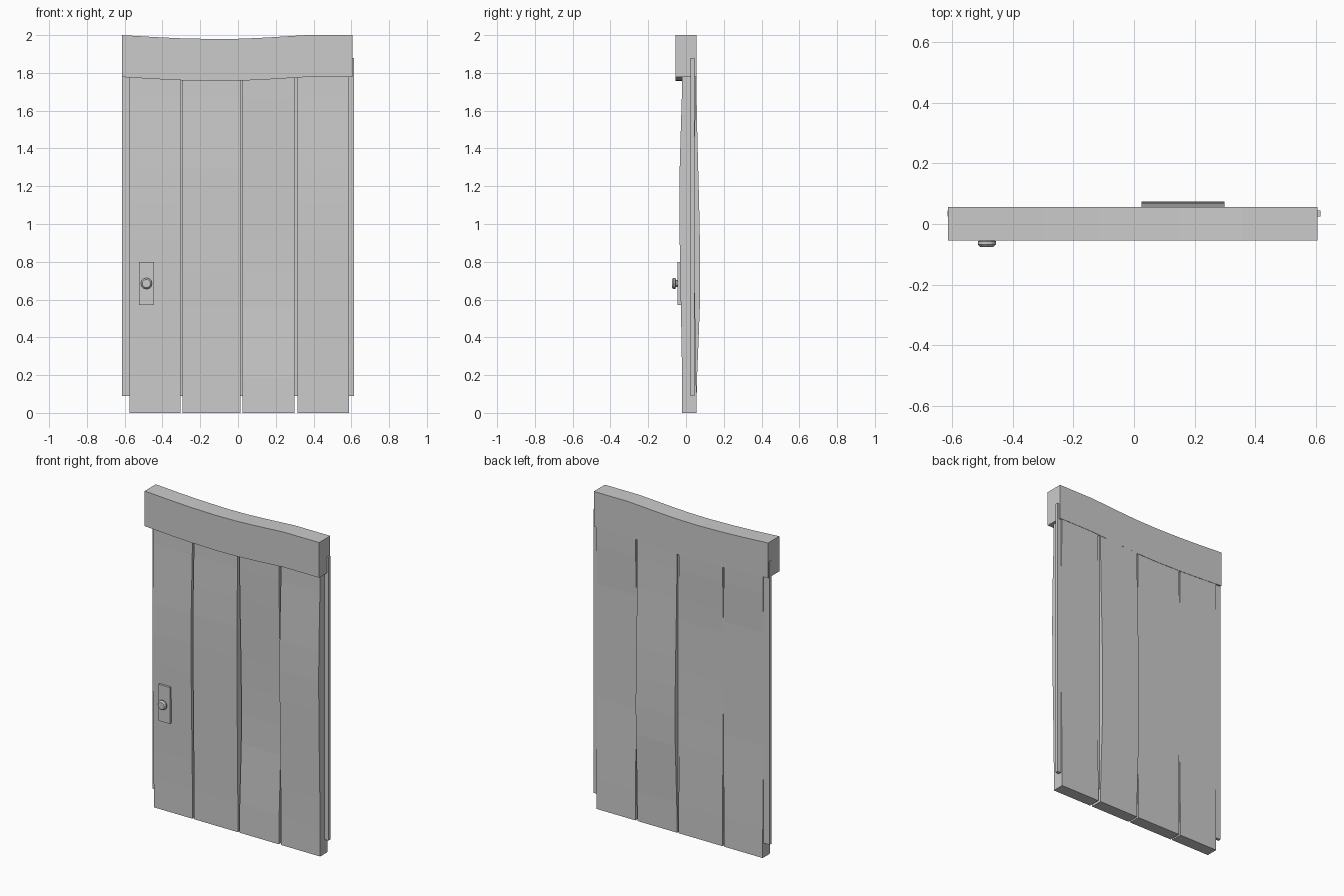
import bpy, bmesh, math
from mathutils import Matrix

old = bpy.data.objects.get("Cube")
if old:
    bpy.data.objects.remove(old)

grey = bpy.data.materials.new("plain grey")
grey.use_nodes = True
COLOUR = (0.6, 0.6, 0.6, 1)
grey.diffuse_color = COLOUR
grey.node_tree.nodes["Principled BSDF"].inputs["Base Color"].default_value = COLOUR


def finish(name, bm):
    bmesh.ops.recalc_face_normals(bm, faces=bm.faces)
    mesh = bpy.data.meshes.new(name)
    bm.to_mesh(mesh)
    bm.free()
    mesh.materials.append(grey)
    obj = bpy.data.objects.new(name, mesh)
    bpy.context.collection.objects.link(obj)
    return obj


def box(name, x, y, z):
    bm = bmesh.new()
    bmesh.ops.create_cube(bm, size=1)
    for v in bm.verts:
        for i, (lo, hi) in enumerate((x, y, z)):
            v.co[i] = lo if v.co[i] < 0 else hi
    return finish(name, bm)


def strip(name, rings):
    """Skin a run of four-cornered sections and cap both ends."""
    bm = bmesh.new()
    rows = [[bm.verts.new(p) for p in ring] for ring in rings]
    for a, b in zip(rows, rows[1:]):
        for i in range(4):
            j = (i + 1) % 4
            bm.faces.new((a[i], a[j], b[j], b[i]))
    bm.faces.new(rows[0])
    bm.faces.new(rows[-1])
    return finish(name, bm)


# Warped planks: left edge, right edge, bow depth, height of the bow's peak
PLANKS = [(-0.574, -0.304, -0.015, 1.15), (-0.293, 0.013, -0.011, 1.25),
          (0.024, 0.299, 0.02, 0.7), (0.315, 0.588, -0.015, 1.15)]
TOP, STEPS = 1.85, 10
for n, (x0, x1, bow, peak) in enumerate(PLANKS):
    rings = []
    for k in range(STEPS + 1):
        z = TOP * k / STEPS
        t = z / peak / 2 if z < peak else 1 - (TOP - z) / (TOP - peak) / 2
        d = bow * math.sin(math.pi * t) ** 2
        f, b = -0.02 + d, 0.055 + d
        rings.append([(x0, f, z), (x1, f, z), (x1, b, z), (x0, b, z)])
    strip(f"plank_{n + 1}", rings)

# Thin panel behind the gaps, showing at both sides
box("backing_panel", (-0.615, 0.615), (0.025, 0.045), (0.09, 1.88))

# Sagging header beam
SAG = [(-0.613, 0), (-0.45, -0.01), (-0.3, -0.017), (-0.12, -0.021),
       (0.02, -0.019), (0.15, -0.013), (0.36, 0), (0.605, 0)]
strip("header_beam", [[(x, -0.055, 1.778 + s), (x, 0.056, 1.778 + s),
                       (x, 0.056, 2 + s), (x, -0.055, 2 + s)] for x, s in SAG])

# Handle plate and round knob
box("handle_plate", (-0.525, -0.445), (-0.045, -0.015), (0.57, 0.80))
bm = bmesh.new()
PROFILE = [(0.018, -0.04), (0.018, -0.053), (0.03, -0.057), (0.03, -0.067), (0.022, -0.075)]
SIDES = 12
rows = []
for r, y in PROFILE:
    rows.append([bm.verts.new((-0.485 + r * math.cos(a), y, 0.685 + r * math.sin(a)))
                 for a in (2 * math.pi * i / SIDES for i in range(SIDES))])
for a, b in zip(rows, rows[1:]):
    for i in range(SIDES):
        j = (i + 1) % SIDES
        bm.faces.new((a[i], a[j], b[j], b[i]))
bm.faces.new(rows[0])
bm.faces.new(rows[-1])
finish("knob", bm)
